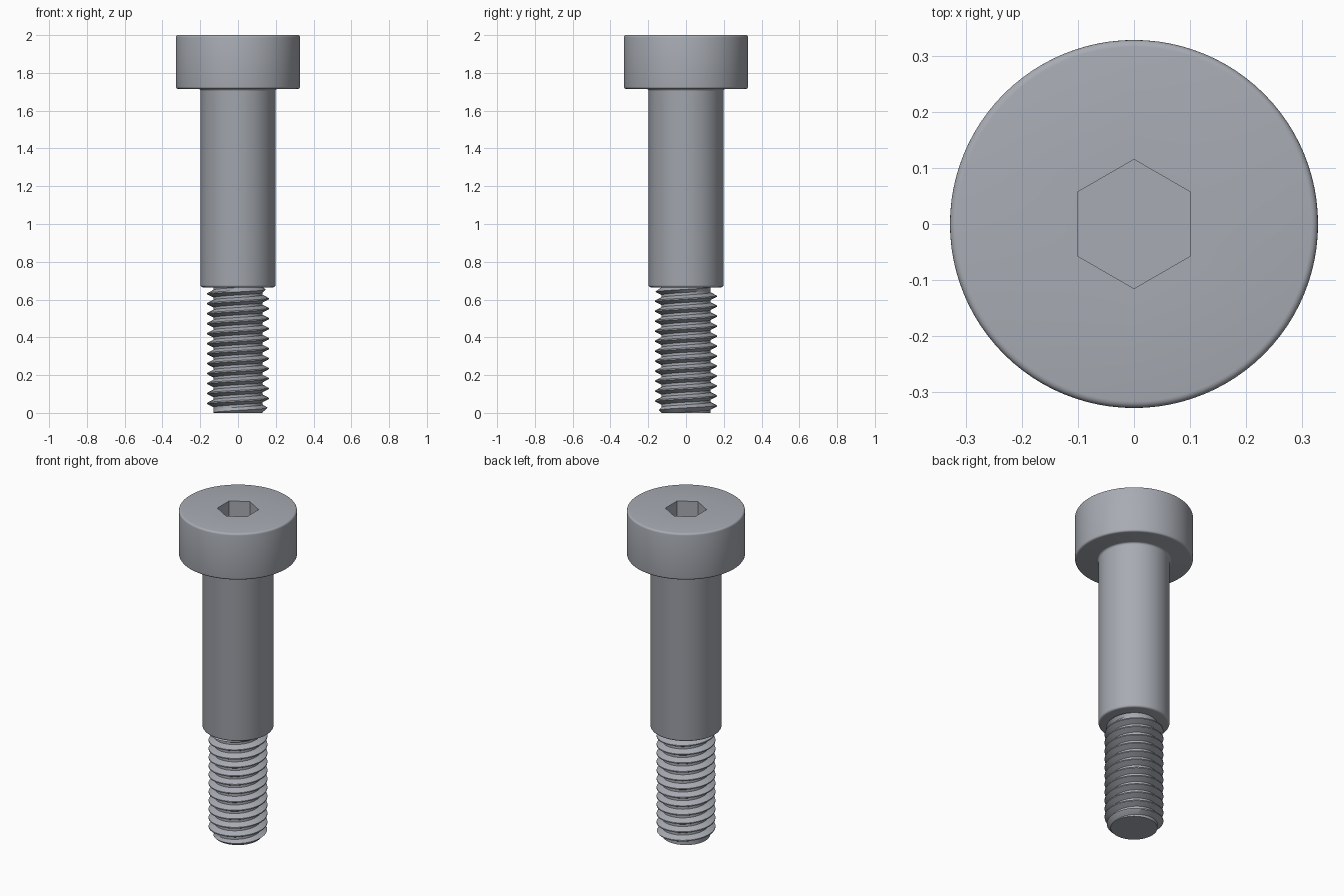
import bpy, bmesh, math

if "Cube" in bpy.data.objects:
    bpy.data.objects.remove(bpy.data.objects["Cube"], do_unlink=True)

SIDES = 96
SHOULDER_Z = 0.665
HEAD_Z = 1.715

steel = bpy.data.materials.new("steel_grey")
steel.use_nodes = True
steel.diffuse_color = (0.39, 0.41, 0.45, 1)
steel.node_tree.nodes["Principled BSDF"].inputs["Base Color"].default_value = steel.diffuse_color


def finish(name, bm):
    """Turn a bmesh into a smooth shaded object with sharp edges kept."""
    bmesh.ops.remove_doubles(bm, verts=bm.verts, dist=1e-5)
    bmesh.ops.recalc_face_normals(bm, faces=bm.faces)
    mesh = bpy.data.meshes.new(name)
    bm.to_mesh(mesh)
    bm.free()
    mesh.materials.append(steel)
    obj = bpy.data.objects.new(name, mesh)
    bpy.context.collection.objects.link(obj)
    shade(mesh)
    return obj


def shade(mesh):
    mesh.polygons.foreach_set("use_smooth", [True] * len(mesh.polygons))
    mesh.set_sharp_from_angle(angle=math.radians(31))


def fillet(r, z, size, start, steps=4):
    """Quarter arc of (radius, height) points, running anticlockwise."""
    angles = [math.radians(start + 90 * i / steps) for i in range(steps + 1)]
    return [(r + size * math.cos(a), z + size * math.sin(a)) for a in angles]


def lathe(name, profile):
    bm = bmesh.new()
    verts = [bm.verts.new((r, 0, z)) for r, z in profile]
    edges = [bm.edges.new(pair) for pair in zip(verts, verts[1:])]
    bmesh.ops.spin(bm, geom=verts + edges, cent=(0, 0, 0), axis=(0, 0, 1),
                   angle=math.tau, steps=SIDES, use_duplicate=False)
    return finish(name, bm)


# Head and shoulder: one turned profile with rounded edges
R_HEAD, R_SHOULDER, EDGE = 0.328, 0.198, 0.012
profile = [(0, SHOULDER_Z)]
profile += fillet(R_SHOULDER - EDGE, SHOULDER_Z + EDGE, EDGE, 270)
profile += fillet(R_SHOULDER + EDGE, HEAD_Z - EDGE, EDGE, 90)[::-1]
profile += fillet(R_HEAD - EDGE, HEAD_Z + EDGE, EDGE, 270)
profile += fillet(R_HEAD - EDGE, 2 - EDGE, EDGE, 0)
profile += [(0, 2)]
body = lathe("head_and_shoulder", profile)

# Hexagonal drive socket, cut with a six-sided prism
bpy.ops.mesh.primitive_cylinder_add(vertices=6, radius=0.115, depth=0.34, location=(0, 0, 2))
cutter = bpy.context.object
cutter.name = "socket_cutter"
cutter.hide_render = True
cutter.data.materials.append(steel)
cut = body.modifiers.new("socket", "BOOLEAN")
cut.operation = "DIFFERENCE"
cut.solver = "EXACT"
cut.object = cutter
bpy.context.view_layer.objects.active = body
bpy.ops.object.modifier_apply(modifier=cut.name)
bpy.data.objects.remove(cutter, do_unlink=True)
shade(body.data)

# Threaded end: a ridge swept along a right-handed helix, tapered at both ends
PITCH, ROOT, CREST = 0.0528, 0.13, 0.163
ridge = [(-0.5, ROOT), (-0.375, ROOT), (-0.0625, CREST),
         (0.0625, CREST), (0.375, ROOT), (0.5, ROOT)]
bm = bmesh.new()
previous = None
turns = math.ceil(SHOULDER_Z / PITCH) + 2
for i in range(-SIDES, turns * SIDES + 1):
    angle = math.tau * i / SIDES
    ring = []
    for offset, radius in ridge:
        z = 0.05 + PITCH * (i / SIDES - 0.5 + offset)
        z = min(max(z, 0), SHOULDER_Z)
        r = min(radius, ROOT + z, ROOT + (SHOULDER_Z - z) * 1.5)
        ring.append(bm.verts.new((r * math.cos(angle), r * math.sin(angle), z)))
    if previous:
        for a, b, c, d in zip(previous, ring, ring[1:], previous[1:]):
            bm.faces.new((a, b, c, d))
    previous = ring
# Weld neighbouring turns, drop collapsed strips and close the tip
bmesh.ops.remove_doubles(bm, verts=bm.verts, dist=1e-5)
bmesh.ops.dissolve_degenerate(bm, dist=1e-5, edges=bm.edges)
bmesh.ops.create_circle(bm, cap_ends=True, segments=SIDES, radius=ROOT)
finish("threaded_end", bm)
